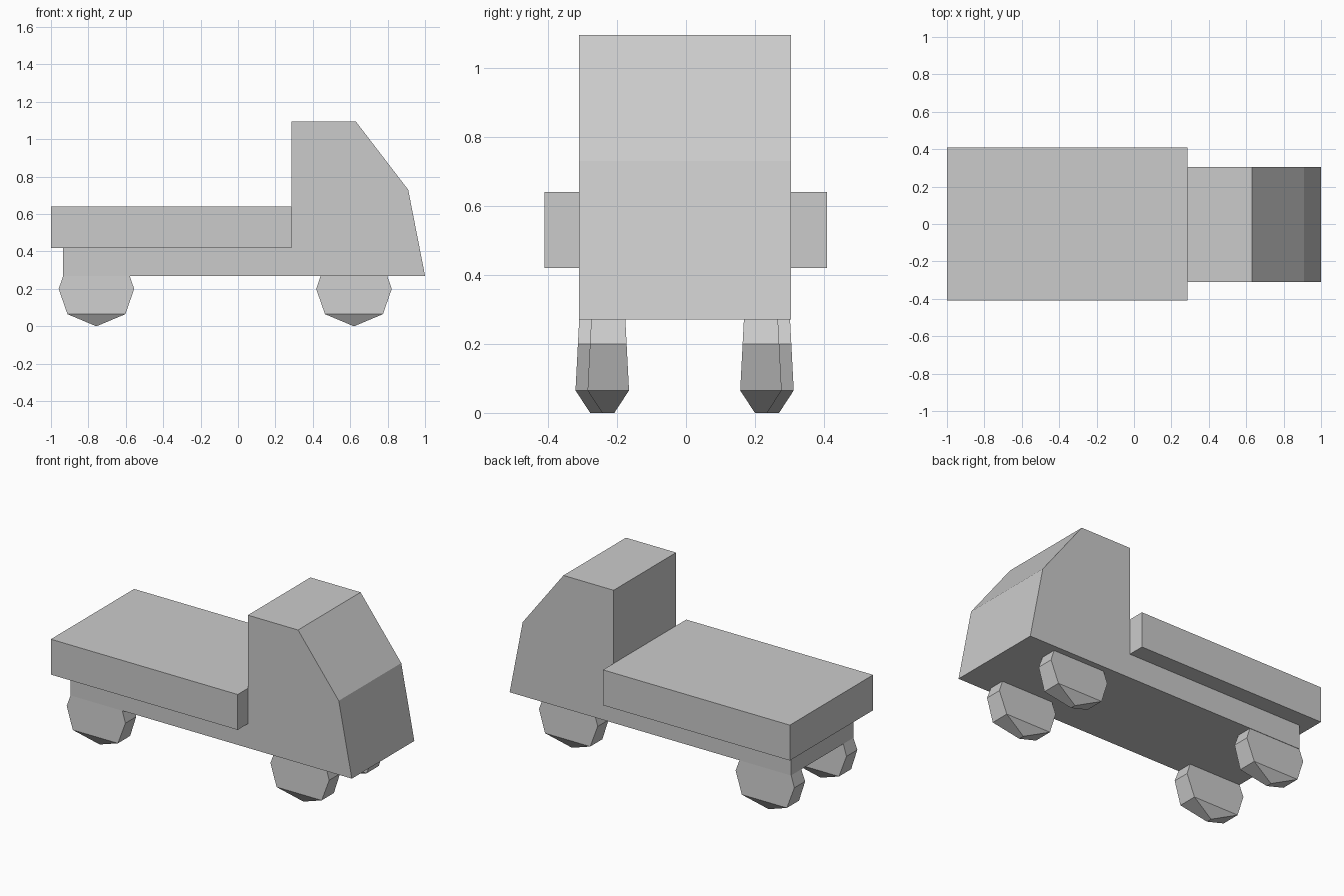
import bpy, bmesh

if "Cube" in bpy.data.objects:
    bpy.data.objects.remove(bpy.data.objects["Cube"])


def make_object(name, verts, faces):
    mesh = bpy.data.meshes.new(name)
    bm = bmesh.new()
    vs = [bm.verts.new(v) for v in verts]
    for f in faces:
        bm.faces.new([vs[i] for i in f])
    bmesh.ops.recalc_face_normals(bm, faces=bm.faces)
    bm.to_mesh(mesh)
    bm.free()
    obj = bpy.data.objects.new(name, mesh)
    bpy.context.collection.objects.link(obj)
    return obj


def band(n):
    """Quads joining two loops of n points."""
    return [(i, (i + 1) % n, n + (i + 1) % n, n + i) for i in range(n)]


def extrude_profile(name, profile, y0, y1):
    n = len(profile)
    verts = [(x, y, z) for y in (y0, y1) for x, z in profile]
    caps = [tuple(range(n)), tuple(range(n, 2 * n))]
    return make_object(name, verts, band(n) + caps)


# Cab and chassis share one side profile
extrude_profile("cab_and_chassis", [
    (-0.935, 0.27), (1.0, 0.27), (0.91, 0.73), (0.63, 1.095),
    (0.285, 1.095), (0.285, 0.42), (-0.935, 0.42)], -0.31, 0.304)

# Flat cargo bed
extrude_profile("cargo_bed", [
    (-1.0, 0.42), (0.285, 0.42), (0.285, 0.64), (-1.0, 0.64)], -0.41, 0.408)


# Eight-sided wheels, slightly tapered upward and pinched at the ground
RIM = [(0, 0), (0.155, 0.065), (0.202, 0.2), (0.155, 0.335),
       (0, 0.4), (-0.155, 0.335), (-0.202, 0.2), (-0.155, 0.065)]


def wheel(name, cx, cy):
    verts = []
    for side in (-1, 1):
        for x, z in RIM:
            half = 0.0175 if z == 0 else 0.06 - 0.052 * (z - 0.065)
            verts.append((cx + x, cy + side * half, z))
    n = len(RIM)
    caps = []
    for k in (0, n):
        caps.append((k, k + 1, k + n - 1))
        caps.append(tuple(range(k + 1, k + n)))
    return make_object(name, verts, band(n) + caps)


for end, cx, offset in (("front", 0.62, 0.221), ("rear", -0.757, 0.256)):
    for label, s in (("right", -1), ("left", 1)):
        wheel(f"{end}_{label}_wheel", cx, s * offset - 0.004)
